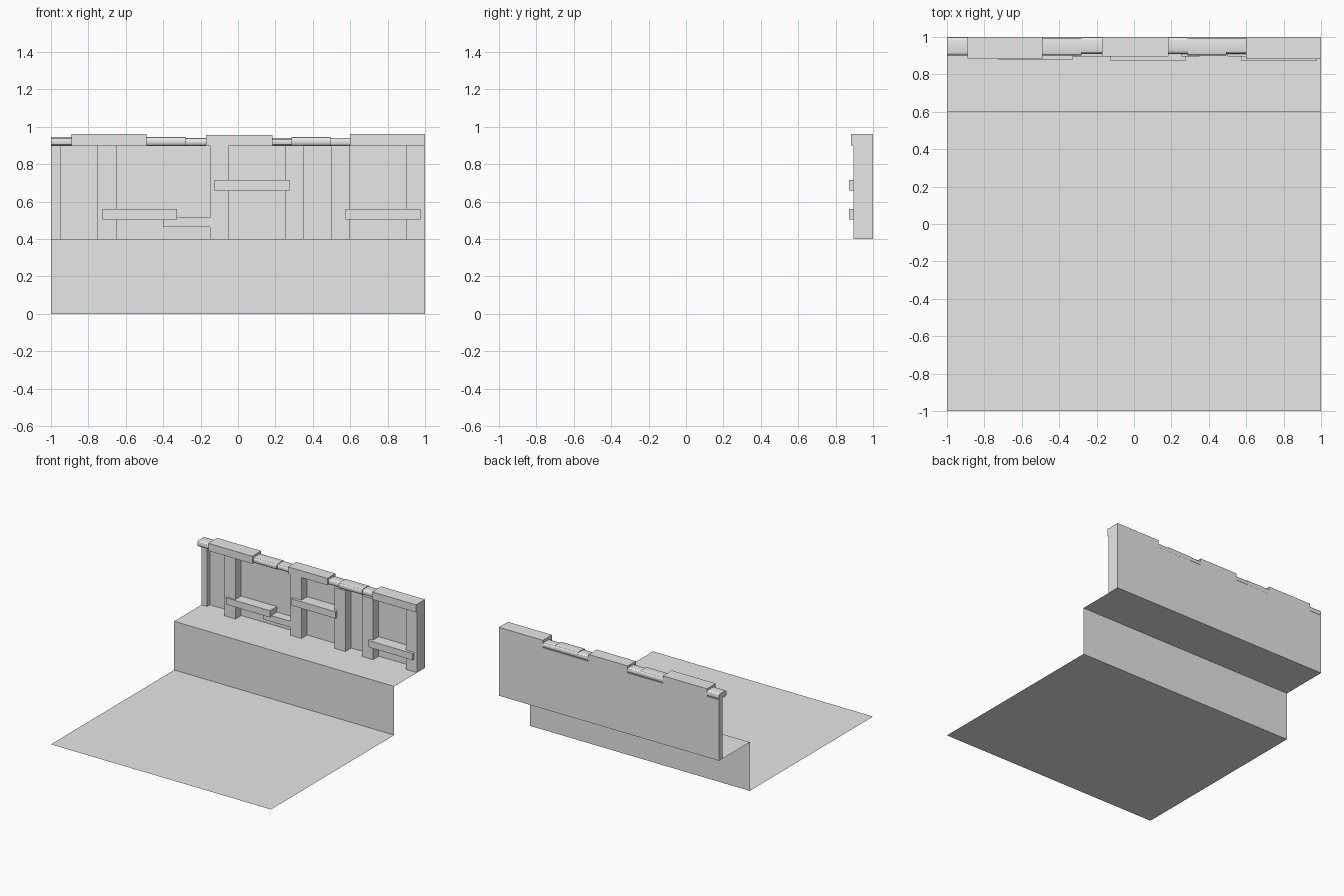
import bpy
import bmesh

cube = bpy.data.objects.get("Cube")
if cube:
    bpy.data.objects.remove(cube, do_unlink=True)

grey = bpy.data.materials.new("plain grey")
grey.use_nodes = True
tone = (0.8, 0.8, 0.8, 1)
grey.diffuse_color = tone
grey.node_tree.nodes["Principled BSDF"].inputs["Base Color"].default_value = tone


def add_object(name, bm):
    mesh = bpy.data.meshes.new(name)
    bm.to_mesh(mesh)
    bm.free()
    mesh.materials.append(grey)
    obj = bpy.data.objects.new(name, mesh)
    bpy.context.collection.objects.link(obj)
    return obj


def box(name, x, y, z):
    """Box between the given (low, high) limits."""
    bm = bmesh.new()
    bmesh.ops.create_cube(bm, size=1)
    for v in bm.verts:
        v.co = [lim[0] if c < 0 else lim[1] for c, lim in zip(v.co, (x, y, z))]
    return add_object(name, bm)


# Floor, riser and ledge: one folded sheet
bm = bmesh.new()
fold = [(-1, 0), (0.6, 0), (0.6, 0.4), (1, 0.4)]
rows = [[bm.verts.new((x, y, z)) for x in (-1, 1)] for y, z in fold]
for a, b in zip(rows, rows[1:]):
    bm.faces.new((a[0], a[1], b[1], b[0]))
add_object("stepped_ground", bm)

BACK = 1.0
WALL_Z = (0.4, 0.9)

# Recessed wall panels between the posts
panels = [(-0.95, -0.75, 0.99), (-0.65, -0.15, 0.97), (-0.05, 0.25, 0.97),
          (0.35, 0.5, 0.97), (0.6, 0.9, 0.97)]
for i, (x0, x1, y) in enumerate(panels):
    box(f"wall_panel_{i + 1}", (x0, x1), (y, BACK), WALL_Z)

# Posts, the end one being shallower
box("end_post", (-1, -0.95), (0.955, BACK), WALL_Z)
for i, x in enumerate((-0.75, -0.15, 0.25, 0.5, 0.9)):
    box(f"post_{i + 1}", (x, x + 0.1), (0.895, BACK), WALL_Z)

# Shelves and the short rail
for i, (x, y, z) in enumerate([(-0.725, 0.88, 0.505), (-0.125, 0.872, 0.66),
                               (0.575, 0.872, 0.505)]):
    box(f"shelf_{i + 1}", (x, x + 0.4), (y, 0.98), (z, z + 0.055))
box("short_rail", (-0.4, -0.15), (0.895, 0.98), (0.465, 0.515))

# Square coping blocks
for i, (x0, x1, y, top) in enumerate([(-0.89, -0.49, 0.885, 0.962),
                                      (-0.17, 0.185, 0.895, 0.957),
                                      (0.6, 1, 0.883, 0.962)]):
    box(f"coping_block_{i + 1}", (x0, x1), (y, BACK), (0.9, top))

# Rounded coping stones: long edges softened
stones = [(-1, -0.89, 0.9, 0.945), (-0.49, -0.28, 0.9, 0.945),
          (-0.28, -0.17, 0.91, 0.94), (0.185, 0.285, 0.91, 0.94),
          (0.285, 0.495, 0.9, 0.945), (0.495, 0.6, 0.91, 0.94)]
for i, (x0, x1, y, top) in enumerate(stones):
    stone = box(f"rounded_coping_{i + 1}", (x0, x1), (y, BACK), (0.897, top))
    bm = bmesh.new()
    bm.from_mesh(stone.data)
    long_edges = [e for e in bm.edges
                  if abs(e.verts[0].co.x - e.verts[1].co.x) > 0.05]
    bmesh.ops.bevel(bm, geom=long_edges, offset=0.018, segments=3,
                    profile=0.5, affect="EDGES")
    bm.to_mesh(stone.data)
    bm.free()
    bpy.ops.object.select_all(action="DESELECT")
    stone.select_set(True)
    bpy.context.view_layer.objects.active = stone
    bpy.ops.object.shade_smooth_by_angle()
